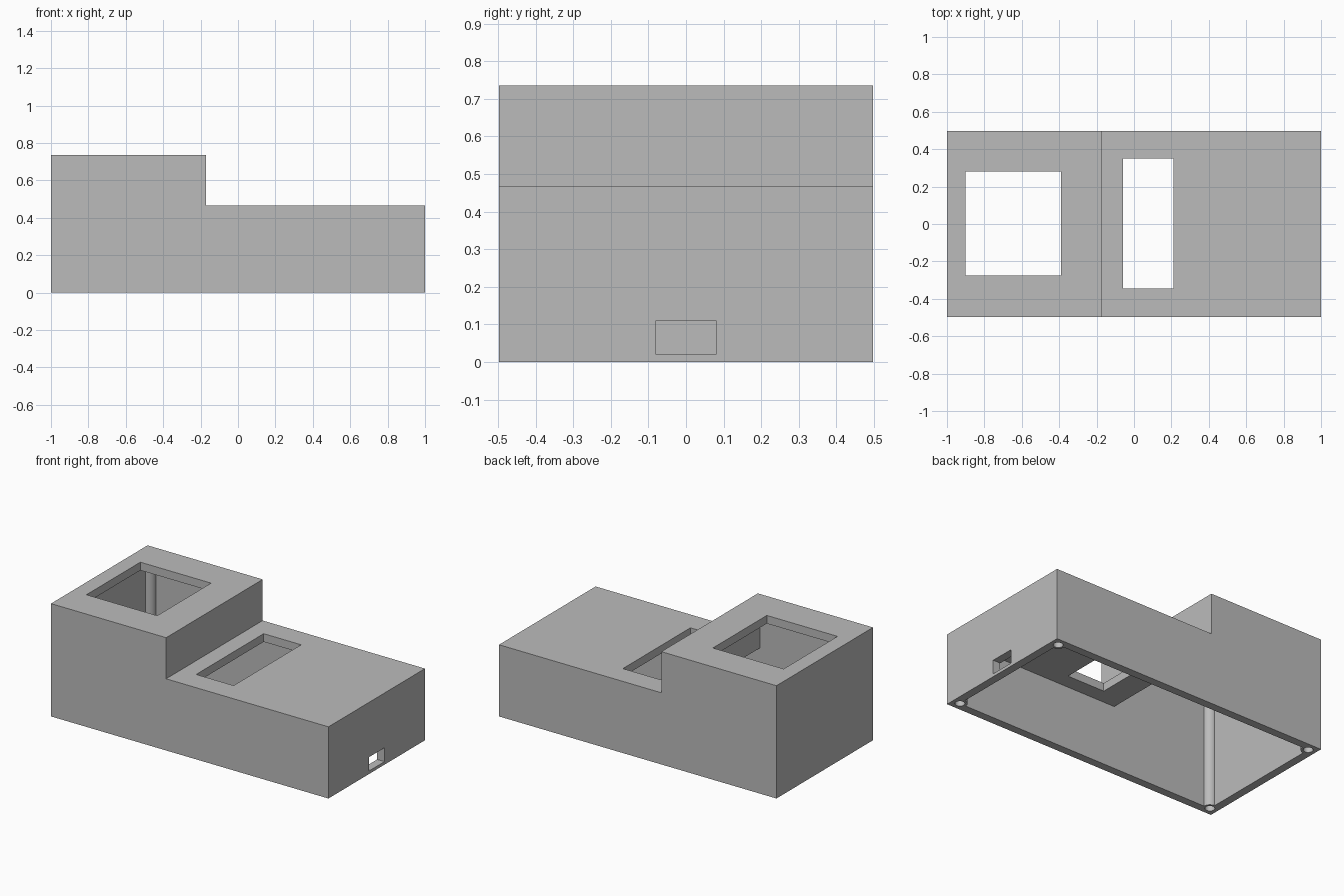
import bpy
import bmesh

cube = bpy.data.objects.get("Cube")
if cube:
    bpy.data.objects.remove(cube, do_unlink=True)

HALF_X, HALF_Y = 1.0, 0.497
STEP_X, LOW, HIGH = -0.17, 0.467, 0.735
WALL = 0.053
POST_INSET, POST_R, HOLE_R = 0.053, 0.044, 0.029

grey = bpy.data.materials.new("plain grey")
grey.use_nodes = True
GREY = (0.5, 0.5, 0.5, 1)
grey.diffuse_color = GREY
grey.node_tree.nodes["Principled BSDF"].inputs["Base Color"].default_value = GREY


def finish(bm, name):
    bmesh.ops.recalc_face_normals(bm, faces=bm.faces)
    mesh = bpy.data.meshes.new(name)
    bm.to_mesh(mesh)
    bm.free()
    mesh.materials.append(grey)
    obj = bpy.data.objects.new(name, mesh)
    bpy.context.collection.objects.link(obj)
    return obj


def stepped_block(name, inset, bottom):
    """L-shaped side profile extruded across y, shrunk by inset."""
    x, y, s = HALF_X - inset, HALF_Y - inset, STEP_X - inset
    low, high = LOW - inset, HIGH - inset
    profile = [(-x, bottom), (x, bottom), (x, low), (s, low), (s, high), (-x, high)]
    bm = bmesh.new()
    face = bm.faces.new([bm.verts.new((px, -y, pz)) for px, pz in profile])
    extruded = bmesh.ops.extrude_face_region(bm, geom=[face])["geom"]
    verts = [v for v in extruded if isinstance(v, bmesh.types.BMVert)]
    bmesh.ops.translate(bm, verts=verts, vec=(0, 2 * y, 0))
    return finish(bm, name)


def box(name, x0, x1, y0, y1, z0, z1):
    bm = bmesh.new()
    bmesh.ops.create_cube(bm, size=1)
    bmesh.ops.scale(bm, verts=bm.verts, vec=(x1 - x0, y1 - y0, z1 - z0))
    bmesh.ops.translate(bm, verts=bm.verts,
                        vec=((x0 + x1) / 2, (y0 + y1) / 2, (z0 + z1) / 2))
    return finish(bm, name)


def cylinder(name, x, y, radius, z0, z1):
    bm = bmesh.new()
    bmesh.ops.create_cone(bm, cap_ends=True, segments=32, radius1=radius,
                          radius2=radius, depth=z1 - z0)
    bmesh.ops.translate(bm, verts=bm.verts, vec=(x, y, (z0 + z1) / 2))
    return finish(bm, name)


def combine(target, tool, operation):
    """Apply a boolean with the tool, then discard the tool."""
    mod = target.modifiers.new(tool.name, "BOOLEAN")
    mod.operation, mod.solver, mod.object = operation, "EXACT", tool
    bpy.context.view_layer.objects.active = target
    bpy.ops.object.modifier_apply(modifier=mod.name)
    bpy.data.objects.remove(tool, do_unlink=True)


# Hollow stepped shell, open underneath
shell = stepped_block("enclosure_shell", 0, 0)
combine(shell, stepped_block("cavity", WALL, -0.1), "DIFFERENCE")

# Openings: square window in the tall roof, slot in the low roof, end port
combine(shell, box("window", -0.90, -0.39, -0.275, 0.28, 0.6, 0.8), "DIFFERENCE")
combine(shell, box("slot", -0.06, 0.21, -0.345, 0.35, 0.35, 0.6), "DIFFERENCE")
combine(shell, box("port", 0.9, 1.1, -0.08, 0.08, 0.02, 0.11), "DIFFERENCE")

# Corner screw posts with blind holes from below
for sx in (-1, 1):
    for sy in (-1, 1):
        x, y = sx * (HALF_X - POST_INSET), sy * (HALF_Y - POST_INSET)
        top = (HIGH if sx < 0 else LOW) - WALL / 2
        combine(shell, cylinder("post", x, y, POST_R, 0, top), "UNION")
        combine(shell, cylinder("hole", x, y, HOLE_R, -0.1, top - 0.1), "DIFFERENCE")

# Smooth posts, crisp box edges
bpy.ops.object.select_all(action="DESELECT")
shell.select_set(True)
bpy.context.view_layer.objects.active = shell
bpy.ops.object.shade_smooth_by_angle()
